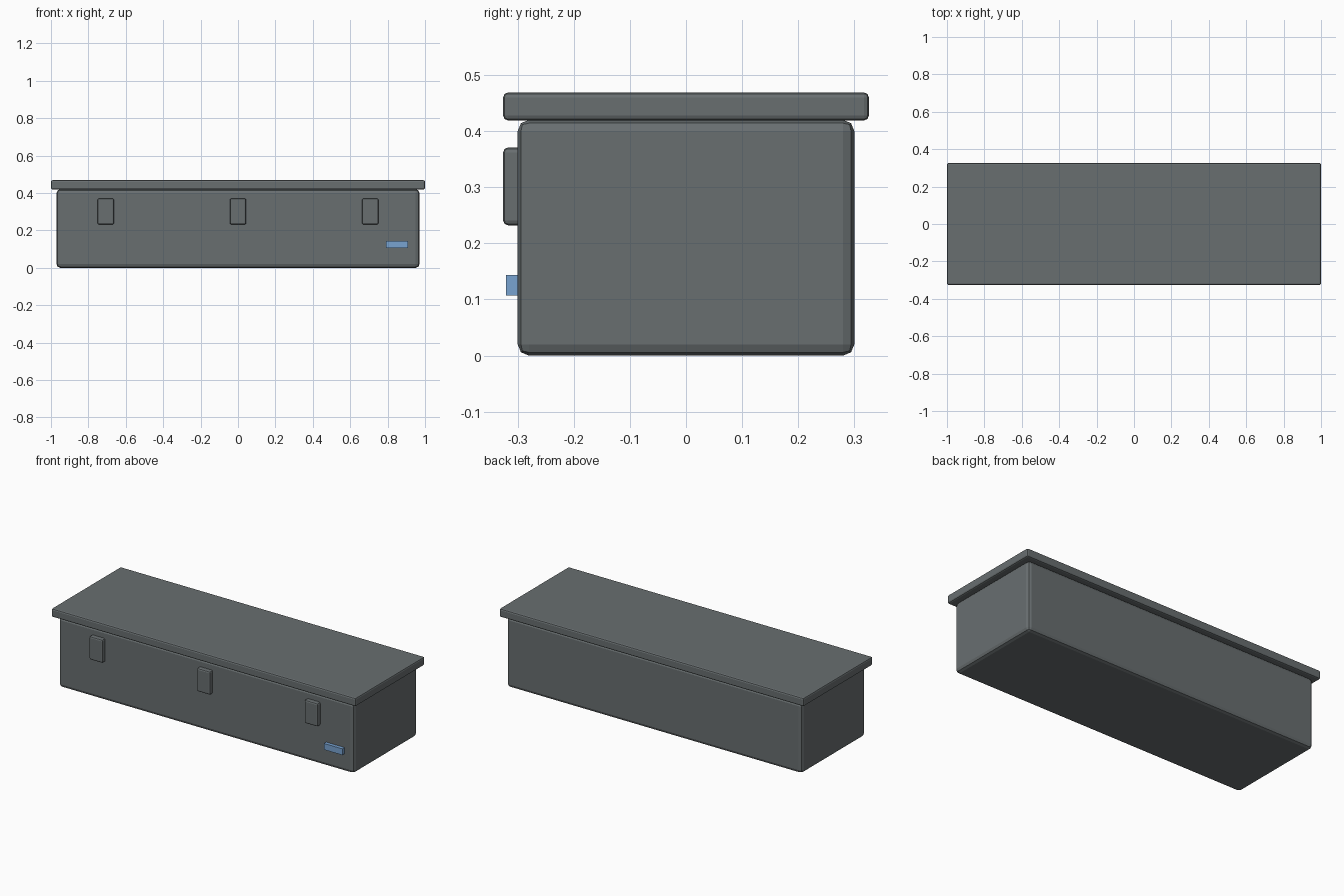
import bpy

if "Cube" in bpy.data.objects:
    bpy.data.objects.remove(bpy.data.objects["Cube"])


def material(name, rgb):
    m = bpy.data.materials.new(name)
    m.diffuse_color = (*rgb, 1.0)
    m.use_nodes = True
    m.node_tree.nodes["Principled BSDF"].inputs["Base Color"].default_value = m.diffuse_color
    return m


grey = material("dark_grey", (0.14, 0.158, 0.163))
blue = material("light_blue", (0.19, 0.37, 0.64))


def box(name, lo, hi, mat, bevel=0.0, segments=2):
    """Axis-aligned box between two corners with optional rounded edges."""
    centre = [(a + b) / 2 for a, b in zip(lo, hi)]
    bpy.ops.mesh.primitive_cube_add(size=1, location=centre)
    ob = bpy.context.object
    ob.name = name
    ob.scale = [b - a for a, b in zip(lo, hi)]
    bpy.ops.object.transform_apply(location=False, rotation=False, scale=True)
    ob.data.materials.append(mat)
    if bevel:
        mod = ob.modifiers.new("rounded_edges", "BEVEL")
        mod.width = bevel
        mod.segments = segments
    return ob


# Main chest body
box("chest_body", (-0.97, -0.30, 0.0), (0.97, 0.30, 0.42), grey, 0.02)

# Overhanging lid
box("lid", (-1.0, -0.326, 0.419), (1.0, 0.326, 0.469), grey, 0.009)

# Three front latches
for i, x in enumerate((-0.707, 0.0, 0.707)):
    box(f"latch_{i + 1}", (x - 0.044, -0.326, 0.232), (x + 0.044, -0.29, 0.371), grey, 0.009)

# Small plate near the lower right corner of the front
box("front_plate", (0.79, -0.321, 0.107), (0.91, -0.295, 0.144), blue)
